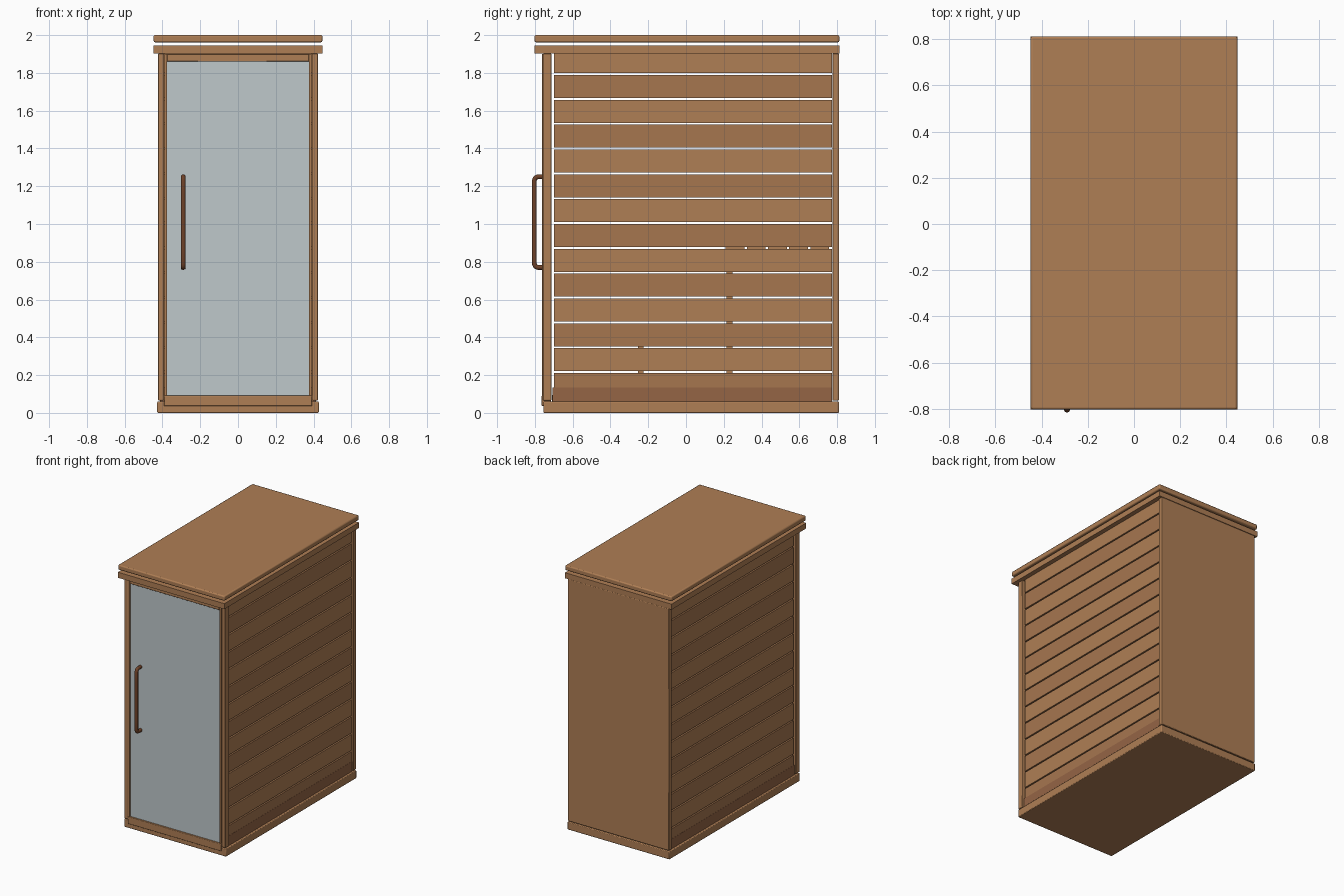
import bpy

if "Cube" in bpy.data.objects:
    bpy.data.objects.remove(bpy.data.objects["Cube"])


def material(name, rgb):
    m = bpy.data.materials.new(name)
    m.diffuse_color = (*rgb, 1)
    m.use_nodes = True
    m.node_tree.nodes["Principled BSDF"].inputs["Base Color"].default_value = m.diffuse_color
    return m


WOOD = material("wood", (0.43, 0.21, 0.09))
WOOD_DARK = material("wood_dark", (0.38, 0.18, 0.078))
SKIRT = material("skirt_wood", (0.30, 0.13, 0.06))
GLASS = material("glass", (0.52, 0.58, 0.60))
HANDLE = material("handle_wood", (0.16, 0.055, 0.022))


def box(name, x, y, z, mat=WOOD, bevel=0.0):
    """Box from (min, max) ranges, with an optional small rounded edge."""
    lo, hi = zip(x, y, z)
    bpy.ops.mesh.primitive_cube_add(
        size=1, location=[(a + b) / 2 for a, b in zip(lo, hi)])
    ob = bpy.context.object
    ob.name = name
    ob.scale = [b - a for a, b in zip(lo, hi)]
    bpy.ops.object.transform_apply(location=False, rotation=False, scale=True)
    ob.data.materials.append(mat)
    if bevel:
        mod = ob.modifiers.new("edge", 'BEVEL')
        mod.width = bevel
        mod.segments = 2
        bpy.ops.object.shade_smooth_by_angle()
    return ob


def pair(name, x, y, z, mat=WOOD, bevel=0.0):
    """The same box on the right and left sides."""
    box(name + "_right", x, y, z, mat, bevel)
    box(name + "_left", (-x[1], -x[0]), y, z, mat, bevel)


# Base, roof rim and raised roof lid
box("base", (-0.428, 0.428), (-0.755, 0.81), (0, 0.06), bevel=0.005)
box("roof_rim", (-0.447, 0.447), (-0.802, 0.812), (1.902, 1.944))
box("roof_lid", (-0.447, 0.447), (-0.802, 0.812), (1.962, 2.0), bevel=0.008)

# Back panel
box("back_panel", (-0.424, 0.424), (0.775, 0.81), (0.066, 1.902), bevel=0.004)

# Front posts, door frame and glass door
pair("front_post", (0.392, 0.424), (-0.757, -0.712), (0.066, 1.902), bevel=0.004)
pair("door_jamb", (0.376, 0.390), (-0.762, -0.722), (0.09, 1.90), bevel=0.002)
box("door_head", (-0.376, 0.376), (-0.762, -0.722), (1.86, 1.90), bevel=0.003)
box("door_sill", (-0.392, 0.392), (-0.764, -0.715), (0.036, 0.092), bevel=0.004)
box("glass_door", (-0.376, 0.376), (-0.752, -0.742), (0.09, 1.862), GLASS)

# Side planks with narrow gaps, and the skirting below
PITCH = 0.1315
for i in range(14):
    top = min(0.211 + i * PITCH, 1.902)
    bottom = 0.12 if i == 0 else 0.211 + (i - 1) * PITCH + 0.010
    pair(f"side_plank_{i + 1}", (0.388, 0.412), (-0.698, 0.774),
         (bottom, top), WOOD if i % 2 else WOOD_DARK)
pair("side_skirt", (0.390, 0.413), (-0.708, 0.774), (0.06, 0.135), SKIRT)

# Door handle: rounded bracket made from a swept round tube
curve = bpy.data.curves.new("door_handle", 'CURVE')
curve.dimensions = '3D'
curve.bevel_depth = 0.013
curve.bevel_resolution = 3
curve.use_fill_caps = True
curve.resolution_u = 6
path = [(-0.75, 0.77), (-0.785, 0.77), (-0.803, 0.79),
        (-0.803, 1.23), (-0.785, 1.25), (-0.75, 1.25)]
spline = curve.splines.new('BEZIER')
spline.bezier_points.add(len(path) - 1)
# Straight runs use vector handles; the two bends get tangent handles
for p, (y, z) in zip(spline.bezier_points, path):
    p.co = (-0.29, y, z)
    p.handle_left_type = p.handle_right_type = 'FREE'
    p.handle_left = p.handle_right = p.co
bp = spline.bezier_points
bp[1].handle_right = bp[2].handle_left = (-0.29, -0.798, 0.775)
bp[3].handle_right = bp[4].handle_left = (-0.29, -0.798, 1.245)
for a, b in ((0, 1), (2, 3), (4, 5)):
    bp[a].handle_right = bp[a].co.lerp(bp[b].co, 1 / 3)
    bp[b].handle_left = bp[a].co.lerp(bp[b].co, 2 / 3)
bp[0].handle_left = (-0.29, -0.74, 0.77)
bp[-1].handle_right = (-0.29, -0.74, 1.25)
curve.materials.append(HANDLE)
handle = bpy.data.objects.new("door_handle", curve)
bpy.context.collection.objects.link(handle)

# Interior floor boards
for i in range(6):
    x = -0.375 + i * 0.125
    box(f"floor_board_{i + 1}", (x + 0.004, x + 0.121), (-0.71, 0.774), (0.058, 0.094))


def bench(name, y0, y1, top, count):
    """Slatted bench running across the cabin, with two front legs."""
    step = (y1 - y0) / count
    for i in range(count):
        box(f"{name}_slat_{i + 1}", (-0.385, 0.385),
            (y0 + i * step, y0 + (i + 1) * step - 0.012), (top - 0.03, top))
    pair(name + "_leg", (0.34, 0.375), (y0 + 0.005, y0 + 0.035), (0.094, top - 0.03))


# Interior lower step, upper bench and backrest
bench("lower_bench", -0.26, 0.21, 0.44, 4)
bench("upper_bench", 0.21, 0.77, 0.88, 5)
for i in range(2):
    z = 1.02 + i * 0.14
    box(f"backrest_slat_{i + 1}", (-0.37, 0.37), (0.73, 0.76), (z, z + 0.09))
